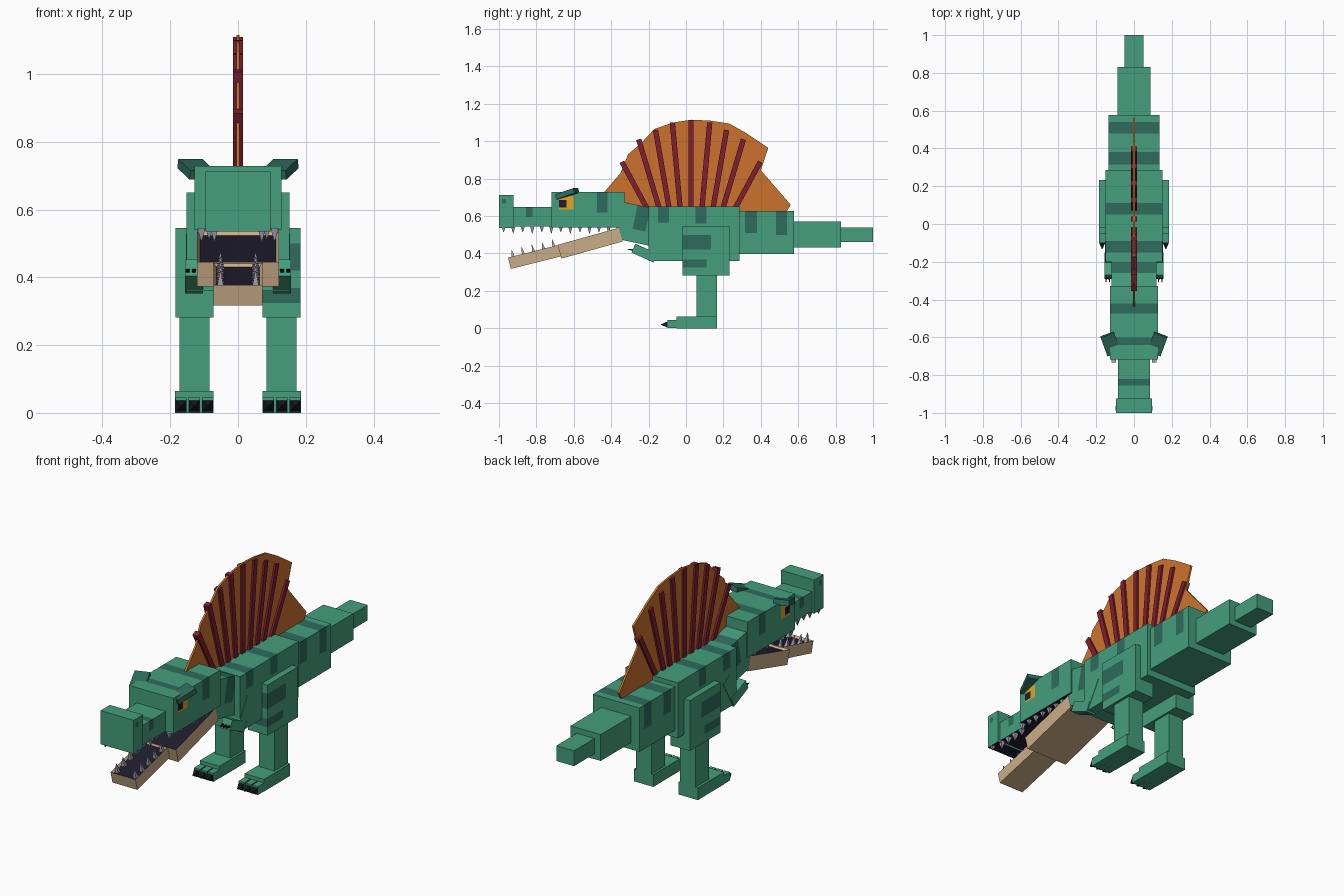
import bpy, bmesh
from math import radians, atan2, hypot
from mathutils import Matrix, Vector

if "Cube" in bpy.data.objects:
    bpy.data.objects.remove(bpy.data.objects["Cube"])


def material(name, *rgb):
    m = bpy.data.materials.new(name)
    m.use_nodes = True
    m.diffuse_color = (*rgb, 1)
    m.node_tree.nodes["Principled BSDF"].inputs["Base Color"].default_value = (*rgb, 1)
    return m


GREEN = material("green skin", .058, .342, .205)
DARK = material("dark green stripe", .027, .147, .105)
BEIGE = material("beige jaw", .59, .42, .245)
NAVY = material("navy mouth", .014, .012, .028)
ORANGE = material("orange sail", .604, .171, .026)
RED = material("red spine", .216, .013, .03)
YELLOW = material("yellow eye", .75, .38, .017)
IVORY = material("pale lilac tooth", .39, .35, .456)
BLACK = material("black claw", .008, .009, .011)


def finish(name, bm, mats, matrix=None):
    bmesh.ops.recalc_face_normals(bm, faces=bm.faces)
    me = bpy.data.meshes.new(name)
    bm.to_mesh(me)
    bm.free()
    for m in mats:
        me.materials.append(m)
    ob = bpy.data.objects.new(name, me)
    if matrix:
        ob.matrix_world = matrix
    bpy.context.collection.objects.link(ob)
    return ob


def tilt(y, z, degrees, x=0):
    return Matrix.Translation((x, y, z)) @ Matrix.Rotation(radians(degrees), 4, "X")


def box(name, x, width, ys, zs, mat=GREEN, marks=(), matrix=None, under=None, tray=None):
    """Box with painted regions: marks are (material, |x| range, y range, z range)."""
    bm = bmesh.new()
    bmesh.ops.create_cube(bm, size=1)
    size = (width, ys[1] - ys[0], zs[1] - zs[0])
    mid = Vector((x, sum(ys) / 2, sum(zs) / 2))
    bmesh.ops.transform(bm, matrix=Matrix.Translation(mid) @ Matrix.Diagonal((*size, 1)), verts=bm.verts)
    mats = [mat]
    for paint, *ranges in marks:
        for axis, limits in enumerate(ranges):
            for v in limits:
                if abs(v - mid[axis]) < size[axis] / 2 - .002:
                    co, no = Vector((0, 0, 0)), Vector((0, 0, 0))
                    co[axis], no[axis] = v, 1
                    bmesh.ops.bisect_plane(bm, geom=bm.verts[:] + bm.edges[:] + bm.faces[:],
                                           plane_co=co, plane_no=no)
    for paint, *ranges in marks:
        if paint not in mats:
            mats.append(paint)
        for f in bm.faces:
            c = f.calc_center_median()
            if all(lo < v < hi for v, (lo, hi) in zip((abs(c.x), c.y, c.z), ranges)):
                f.material_index = mats.index(paint)
    bm.normal_update()
    if under:
        mats.append(under)
        for f in bm.faces:
            if f.normal.z < -.9:
                f.material_index = len(mats) - 1
    if tray:
        mats.append(tray)
        top = [f for f in bm.faces if f.normal.z > .9]
        bmesh.ops.inset_individual(bm, faces=top, thickness=.012, depth=-.012)
        top[0].material_index = len(mats) - 1
    return finish(name, bm, mats, matrix)


def spikes(name, items, mat, matrix=None):
    """Four-sided points: items are (base centre, direction, radius, length)."""
    bm = bmesh.new()
    for base, d, r, length in items:
        d = Vector(d).normalized()
        turn = d.to_track_quat("Z", "Y").to_matrix().to_4x4()
        m = Matrix.Translation(Vector(base) + d * length / 2) @ turn @ Matrix.Rotation(radians(45), 4, "Z")
        bmesh.ops.create_cone(bm, cap_ends=True, segments=4, radius1=r, radius2=r * .08, depth=length, matrix=m)
    return finish(name, bm, [mat], matrix)


ANY = (-9, 9)


def saddle(y0, y1, z):
    return (DARK, ANY, (y0, y1), (z, 9))


# Body and tail
box("body", 0, .304, (-.2, .285), (.36, .65), marks=[saddle(-.15, -.09, .565), saddle(.05, .11, .56)])
box("tail_base", 0, .27, (.28, .578), (.396, .626), marks=[saddle(.315, .38, .51), saddle(.48, .54, .5)])
box("tail_middle", 0, .174, (.57, .83), (.432, .57))
box("tail_tip", 0, .102, (.83, 1), (.46, .54))
box("neck", 0, .24, (-.1, .1), (-.1, .1), marks=[saddle(-.03, .04, -.03)], matrix=tilt(-.25, .555, -12))

# Head with eyes, snout and brows
box("head", 0, .256, (-.718, -.328), (.54, .728), under=NAVY, marks=[
    saddle(-.475, -.42, .62),
    (DARK, (-1, .125), (-.64, -.6), (.72, 9)),
    (YELLOW, (.12, 9), (-.678, -.602), (.636, .706)),
    (NAVY, (.12, 9), (-.678, -.638), (.645, .685))])
box("snout", 0, .168, (-.925, -.715), (.545, .648), under=NAVY, marks=[saddle(-.856, -.82, .595)])
box("snout_tip", 0, .192, (-1, -.923), (.536, .712), under=NAVY,
    marks=[(DARK, (.09, 9), (-.985, -.962), (.668, .692))])
for s, side in ((1, "left"), (-1, "right")):
    place = (Matrix.Translation((s * .124, -.635, .719)) @ Matrix.Rotation(radians(-20 * s), 4, "Z")
             @ Matrix.Rotation(radians(18), 4, "X"))
    box(side + "_brow", 0, .076, (-.055, .055), (-.014, .014), DARK, matrix=place)

# Lower jaw
box("jaw_back", 0, .242, (-.17, .17), (-.038, .038), BEIGE, matrix=tilt(-.5125, .455, 15.6), tray=NAVY)
jaw_front = tilt(-.81, .381, 14)
box("jaw_front", 0, .144, (-.138, .138), (-.031, .031), BEIGE, matrix=jaw_front, tray=NAVY)

# Teeth
upper = []
for i in range(13):
    y = -.975 + i * .051
    x = .085 if y < -.93 else .07 if y < -.72 else .108
    upper += [((s * x, y, .546), (0, 0, -1), .017, .04 if i % 2 else .032) for s in (1, -1)]
spikes("upper_teeth", upper, IVORY)
spikes("lower_teeth", [((s * .052, -.11 + i * .056, .018), (0, 0, 1), .015, .05)
                       for i in range(5) for s in (1, -1)], IVORY, jaw_front)

# Arms and legs
for s, side in ((1, "left"), (-1, "right")):
    box(side + "_upper_arm", 0, .05, (-.03, .03), (-.08, .08), matrix=tilt(-.155, .445, -30, s * .129))
    box(side + "_forearm", 0, .054, (-.065, .065), (-.026, .026), matrix=tilt(-.222, .402, -24, s * .13))
    spikes(side + "_hand_claws", [((s * (.13 + k * .018), -.272, .418), (0, -1, .1), .011, .04)
                                  for k in (-1, 0, 1)], BLACK)
    reach = ANY if s > 0 else (.184, 9)
    box(side + "_thigh", s * .129, .112, (-.02, .232), (.282, .546),
        marks=[(DARK, reach, (-9, .135), (.42, .5)), (DARK, reach, (-9, .11), (.325, .368))])
    box(side + "_shin", s * .128, .089, (.055, .167), (.05, .285))
    box(side + "_foot", s * .129, .113, (-.05, .167), (0, .064))
    claws = []
    for k in (-1, 0, 1):
        x = s * .129 + k * .0395
        box(side + "_toe", x, .033, (-.1, -.048), (.001, .045))
        claws.append(((x, -.0995, .02), (0, -1, 0), .023, .034))
    spikes(side + "_foot_claws", claws, BLACK)

# Sail membrane
outline = [(-.44, .725), (-.35, .83), (-.31, .93), (-.24, .99), (-.17, 1.065), (-.07, 1.1),
           (.03, 1.115), (.13, 1.11), (.23, 1.095), (.32, 1.045), (.44, .965), (.4, .845),
           (.56, .66), (.53, .61), (-.31, .61), (-.36, .71)]
bm = bmesh.new()
face = bm.faces.new([bm.verts.new((-.005, y, z)) for y, z in outline])
out = bmesh.ops.extrude_face_region(bm, geom=[face])
bmesh.ops.translate(bm, vec=(.01, 0, 0), verts=[v for v in out["geom"] if isinstance(v, bmesh.types.BMVert)])
finish("sail", bm, [ORANGE])

# Sail spines, fanned out evenly to both ends
for step, (foot, tip, z) in enumerate([(0, 0, 1.11), (.058, .1, 1.1), (.117, .19, 1.06),
                                       (.17, .28, 1.01), (.235, .37, .89)]):
    for s in (1, -1) if step else (1,):
        dy, dz = s * (tip - foot), z - .64
        angle = -atan2(dy, dz) * 180 / 3.14159
        box("sail_spine", 0, .03, (-.014, .014), (0, hypot(dy, dz)), RED,
            matrix=tilt(.027 + s * foot, .64, angle))
